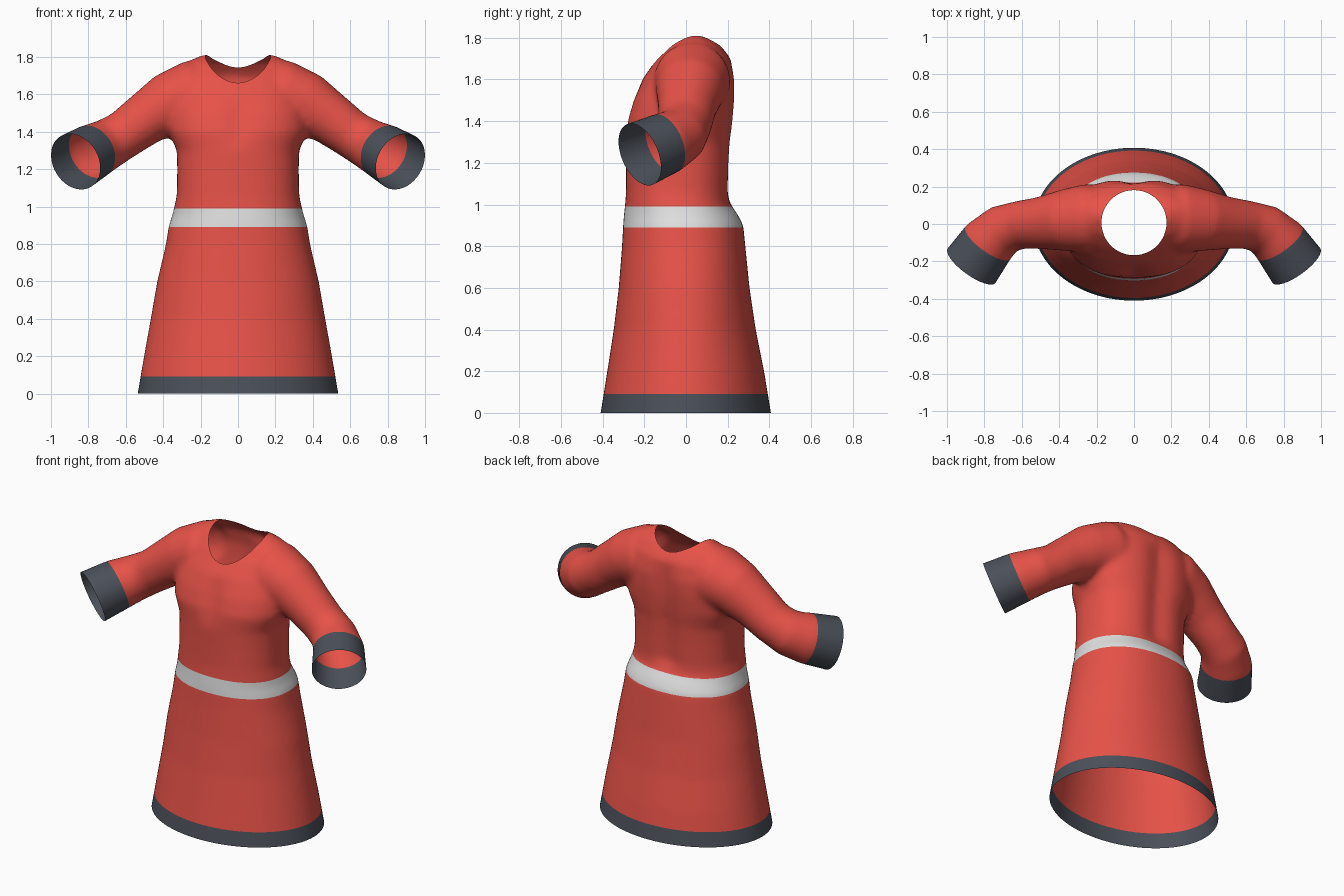
import bpy, bmesh, math
from mathutils import Vector

if "Cube" in bpy.data.objects:
    bpy.data.objects.remove(bpy.data.objects["Cube"])

SIDES = 64
CUFF_END = Vector((0.868, -0.222, 1.24))
CUFF_DIR = Vector((0.55, -0.76, -0.33)).normalized()
CUFF_LENGTH = 0.16
CUFF_START = CUFF_END - CUFF_DIR * CUFF_LENGTH
HEM_TOP, BELT_LOW, BELT_HIGH = 0.09, 0.89, 0.99
NECK, NECK_RADIUS, NECK_FLOOR = Vector((0, 0.007, 0)), 0.174, 1.5


def material(name, color):
    mat = bpy.data.materials.new(name)
    mat.use_nodes = True
    mat.diffuse_color = (*color, 1)
    mat.node_tree.nodes["Principled BSDF"].inputs["Base Color"].default_value = (*color, 1)
    return mat


def loft(bm, rings):
    """Closed solid through a list of rings of points."""
    loops = [[bm.verts.new(p) for p in ring] for ring in rings]
    for a, b in zip(loops, loops[1:]):
        for i in range(SIDES):
            j = (i + 1) % SIDES
            bm.faces.new((a[i], a[j], b[j], b[i]))
    bm.faces.new(loops[0][::-1])
    bm.faces.new(loops[-1])


def body_ring(z, half_x, front, back, power):
    """Rounded horizontal section, with a shallow groove down the spine."""
    mid, half_y = (front + back) / 2, (back - front) / 2
    ring = []
    for i in range(SIDES):
        a = math.tau * i / SIDES
        c, s = math.cos(a), math.sin(a)
        x = math.copysign(abs(c) ** (2 / power), c) * half_x
        y = math.copysign(abs(s) ** (2 / power), s) * half_y + mid
        if 1.05 < z < 1.7 and s > 0:
            y -= 0.026 * math.exp(-(x / 0.07) ** 2)
        if 1.3 < z < 1.55 and s < 0:
            y += 0.02 * math.exp(-(x / 0.06) ** 2)
        ring.append((x, y, z))
    return ring


def sleeve_rings(path, side):
    points = [Vector(p[:3]) for p in path]
    rings = []
    for k, (p, station) in enumerate(zip(points, path)):
        tangent = points[min(k + 1, len(points) - 1)] - points[max(k - 1, 0)]
        turn = tangent.to_track_quat('Z', 'Y')
        ring = []
        for i in range(SIDES):
            a = math.tau * i / SIDES
            q = p + turn @ Vector((math.cos(a), math.sin(a), 0)) * station[3]
            ring.append((q.x * side, q.y, q.z))
        rings.append(ring)
    return rings


def new_object(name, bm):
    bmesh.ops.recalc_face_normals(bm, faces=bm.faces)
    mesh = bpy.data.meshes.new(name)
    bm.to_mesh(mesh)
    bm.free()
    obj = bpy.data.objects.new(name, mesh)
    bpy.context.collection.objects.link(obj)
    return obj


# Skirt and bodice: height, half width, front, back, roundness
body = [
    (-0.10, 0.555, -0.43, 0.425, 2), (0.0, 0.537, -0.41, 0.408, 2),
    (0.2, 0.503, -0.378, 0.375, 2), (0.4, 0.467, -0.347, 0.335, 2),
    (0.6, 0.432, -0.323, 0.305, 2.1), (0.8, 0.385, -0.307, 0.285, 2.2),
    (0.9, 0.37, -0.302, 0.275, 2.2), (0.95, 0.352, -0.298, 0.25, 2.2),
    (1.0, 0.34, -0.292, 0.215, 2.3), (1.06, 0.327, -0.288, 0.21, 2.4),
    (1.2, 0.325, -0.287, 0.214, 2.4), (1.3, 0.327, -0.288, 0.22, 2.4),
    (1.4, 0.37, -0.287, 0.232, 2.4), (1.5, 0.37, -0.257, 0.24, 2.4),
    (1.6, 0.35, -0.21, 0.241, 2.4), (1.7, 0.32, -0.14, 0.216, 2.4),
    (1.77, 0.28, -0.075, 0.16, 2.4), (1.812, 0.19, 0.0, 0.09, 2.4),
]
# Sleeve: centre and radius from inside the shoulder past the cuff
cuff_stations = [(*(CUFF_END + CUFF_DIR * d), r)
                 for d, r in ((-CUFF_LENGTH, 0.15), (0, 0.159), (0.1, 0.163))]
sleeve = [
    (0.12, 0.03, 1.60, 0.16), (0.25, 0.03, 1.595, 0.185), (0.37, 0.02, 1.55, 0.165),
    (0.5, 0.005, 1.465, 0.14), (0.61, -0.005, 1.385, 0.129), (0.7, -0.03, 1.333, 0.136),
] + cuff_stations

bm = bmesh.new()
loft(bm, [body_ring(*s) for s in body])
for side in (1, -1):
    loft(bm, sleeve_rings(sleeve, side))
dress = new_object("dress", bm)

# Blend bodice and sleeves into one skin
remesh = dress.modifiers.new("blend", 'REMESH')
remesh.mode = 'VOXEL'
remesh.voxel_size = 0.018
smooth = dress.modifiers.new("soften", 'SMOOTH')
smooth.factor = 0.5
smooth.iterations = 8

# Neck opening cutter
bm = bmesh.new()
loft(bm, [[(NECK.x + NECK_RADIUS * math.cos(math.tau * i / SIDES),
            NECK.y + NECK_RADIUS * math.sin(math.tau * i / SIDES), z)
           for i in range(SIDES)] for z in (NECK_FLOOR, 2)])
cutter = new_object("neck_cutter", bm)
cutter.hide_render = True
cut = dress.modifiers.new("neck", 'BOOLEAN')
cut.operation = 'DIFFERENCE'
cut.solver = 'EXACT'
cut.object = cutter

bpy.context.view_layer.update()
shaped = dress.evaluated_get(bpy.context.evaluated_depsgraph_get())
mesh = bpy.data.meshes.new_from_object(shaped)
dress.modifiers.clear()
dress.data = mesh
bpy.data.objects.remove(cutter)

# Cloth colours
mesh.materials.clear()
for name, color in (("red cloth", (0.80, 0.085, 0.065)),
                    ("dark grey trim", (0.07, 0.08, 0.10)),
                    ("pale grey belt", (0.75, 0.75, 0.75))):
    mesh.materials.append(material(name, color))

bm = bmesh.new()
bm.from_mesh(mesh)


def slice_skin(point, normal, region, open_end=False):
    faces = [f for f in bm.faces if region(f.calc_center_median())]
    geom = faces + list({e for f in faces for e in f.edges}) + list({v for f in faces for v in f.verts})
    bmesh.ops.bisect_plane(bm, geom=geom, dist=0.0001, plane_co=point,
                           plane_no=normal, clear_outer=open_end)


# Hollow out the neck
inside = [f for f in bm.faces
          if f.calc_center_median().z > NECK_FLOOR - 0.01
          and (f.calc_center_median() - NECK).xy.length < NECK_RADIUS + 0.0001]
bmesh.ops.delete(bm, geom=inside, context='FACES')

# Open hem, and edges for hem band and belt
slice_skin((0, 0, 0), (0, 0, -1), lambda c: c.z < 0.3, True)
for z in (HEM_TOP, BELT_LOW, BELT_HIGH):
    slice_skin((0, 0, z), (0, 0, 1), lambda c: c.z < 1.05)

# Open cuffs and their edges
for side in (1, -1):
    def mirrored(v):
        return Vector((v.x * side, v.y, v.z))

    def on_sleeve(c):
        return c.x * side > 0.6 and c.z > 0.9
    slice_skin(mirrored(CUFF_END), mirrored(CUFF_DIR), on_sleeve, True)
    slice_skin(mirrored(CUFF_START), mirrored(CUFF_DIR), on_sleeve)

# Trim and belt by region
for f in bm.faces:
    c = f.calc_center_median()
    f.smooth = True
    along = (Vector((abs(c.x), c.y, c.z)) - CUFF_START).dot(CUFF_DIR)
    if c.z < HEM_TOP or (abs(c.x) > 0.6 and along > 0):
        f.material_index = 1
    elif BELT_LOW < c.z < BELT_HIGH:
        f.material_index = 2
    else:
        f.material_index = 0
bm.to_mesh(mesh)
bm.free()
